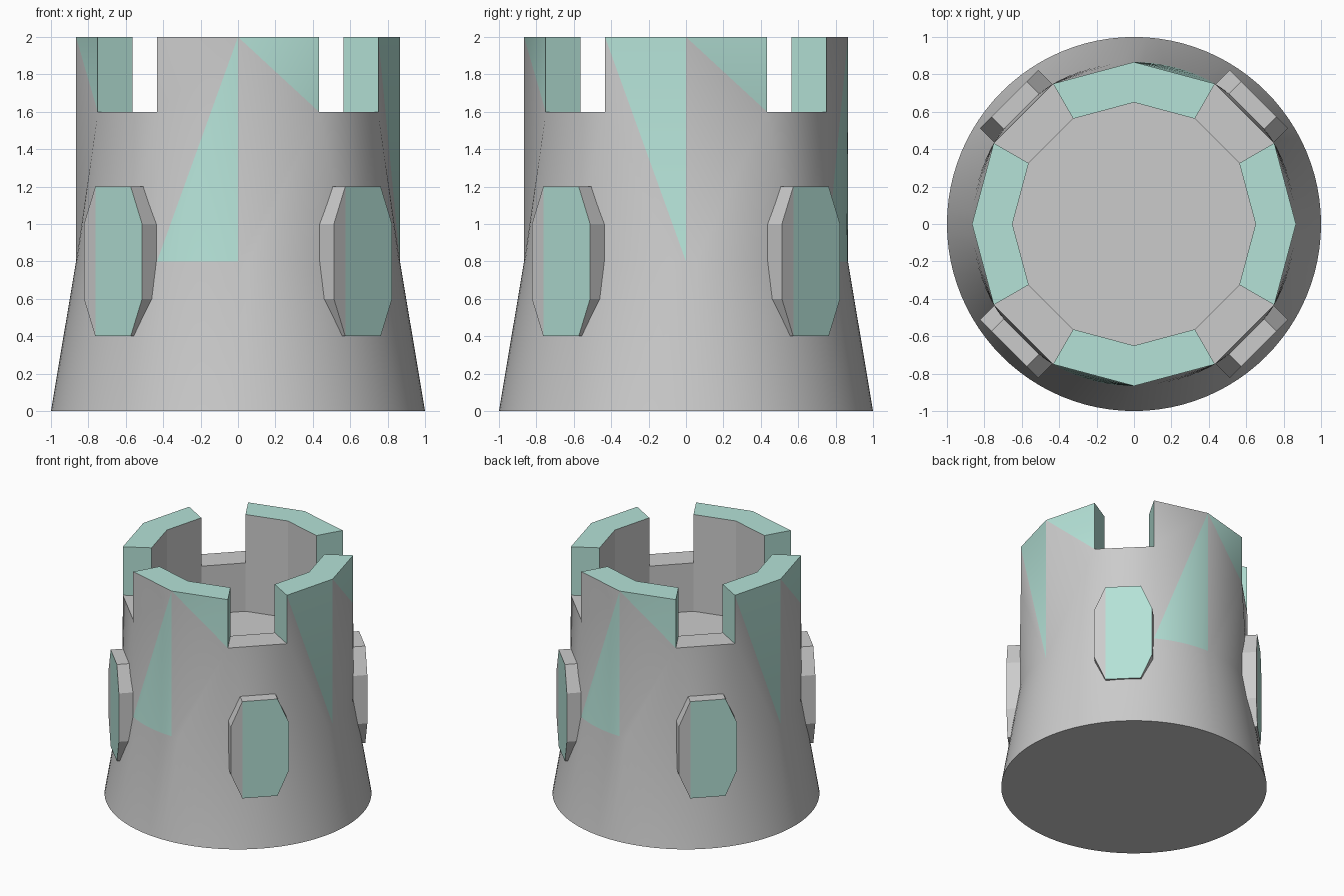
import bpy, bmesh
from math import sin, cos, radians
from mathutils import Vector

if "Cube" in bpy.data.objects:
    bpy.data.objects.remove(bpy.data.objects["Cube"])

R, RI, N = 0.866, 0.65, 8        # upper radius, inner radius, arc steps per 30 degrees
FLOOR, NOTCH, TOP, WAIST = 1.2, 1.6, 2.0, 0.8
GREY, GREEN = 0, 1

grey = bpy.data.materials.new("grey")
grey.diffuse_color = (0.8, 0.8, 0.8, 1)
grey.use_nodes = True
grey.node_tree.nodes["Principled BSDF"].inputs["Base Color"].default_value = grey.diffuse_color
green = bpy.data.materials.new("green")
green.diffuse_color = (0.46, 0.76, 0.68, 1)
green.use_nodes = True
green.node_tree.nodes["Principled BSDF"].inputs["Base Color"].default_value = green.diffuse_color


def P(r, deg, z):
    return Vector((r * cos(radians(deg)), r * sin(radians(deg)), z))


def face(bm, pts, mat=GREY):
    bm.faces.new([bm.verts.new(p) for p in pts]).material_index = mat


def fan(bm, arc, tip, mat=GREY):
    for a, b in zip(arc, arc[1:]):
        face(bm, (a, b, tip), mat)


def finish(bm, name, angle):
    bmesh.ops.remove_doubles(bm, verts=bm.verts, dist=1e-4)
    bmesh.ops.recalc_face_normals(bm, faces=bm.faces)
    me = bpy.data.meshes.new(name)
    bm.to_mesh(me)
    bm.free()
    me.materials.append(grey)
    me.materials.append(green)
    ob = bpy.data.objects.new(name, me)
    bpy.context.collection.objects.link(ob)
    bpy.context.view_layer.objects.active = ob
    ob.select_set(True)
    bpy.ops.object.shade_smooth_by_angle(angle=radians(angle))
    ob.select_set(False)


# Tower body: flared round base, twelve-sided crown with four diagonal notches
bm = bmesh.new()
face(bm, [P(1, 30 * i / N, 0) for i in range(12 * N)])
face(bm, [P(RI, 30 * i, FLOOR) for i in range(12)])
for k in range(12):
    a, b = 30 * k, 30 * k + 30
    angs = [a + 30 * i / N for i in range(N + 1)]
    arc = [P(R, t, WAIST) for t in angs]
    for s, t in zip(angs, angs[1:]):
        face(bm, (P(1, s, 0), P(1, t, 0), P(R, t, WAIST), P(R, s, WAIST)))
    a1, b1, a2, b2 = P(R, a, NOTCH), P(R, b, NOTCH), P(R, a, TOP), P(R, b, TOP)
    ia, ib = P(RI, a, FLOOR), P(RI, b, FLOOR)
    ia1, ib1 = P(RI, a, NOTCH), P(RI, b, NOTCH)
    ia2, ib2 = P(RI, a, TOP), P(RI, b, TOP)
    if k % 3 == 1:                                  # notch
        h = N // 2
        fan(bm, arc[:h + 1], a1)
        fan(bm, arc[h:], b1)
        face(bm, (arc[h], b1, a1))
        face(bm, (ia1, a1, b1, ib1))
        face(bm, (ia, ib, ib1, ia1))
        face(bm, (a1, a2, ia2, ia1), GREEN)
        face(bm, (b1, b2, ib2, ib1), GREEN)
        continue
    face(bm, (a2, b2, ib2, ia2), GREEN)             # merlon top
    if k % 3 == 0:                                  # right half of a merlon
        fan(bm, arc, b1)
        face(bm, (arc[0], b1, a2))
        face(bm, (a2, b1, b2), GREEN)
        face(bm, (ia, ib, ib1, ib2, ia2))
    else:                                           # left half of a merlon
        if k in (2, 8):                             # front and back
            fan(bm, arc, b2, GREEN)
            face(bm, (a1, arc[0], b2))
            face(bm, (a2, a1, b2))
        else:
            fan(bm, arc, a1)
            face(bm, (arc[-1], a2, a1))
            face(bm, (arc[-1], b2, a2), GREEN)
        face(bm, (ia, ib, ib2, ia2, ia1))
finish(bm, "tower_body", 25)

# Raised octagonal windows on the four diagonals
W, C = 0.22, 0.134
outline = [(-C, 0.4), (C, 0.4), (W, 0.6), (W, 1.0),
           (C, 1.2), (-C, 1.2), (-W, 1.0), (-W, 0.6)]
for i, name in enumerate(("back_right", "back_left", "front_left", "front_right")):
    d = 45 + 90 * i
    out, side = P(1, d, 0), P(1, d + 90, 0)
    ring = lambda r: [out * r + side * t + Vector((0, 0, z)) for t, z in outline]
    inner, outer = ring(0.83), ring(0.945)
    bm = bmesh.new()
    face(bm, inner)
    face(bm, outer[:6], GREEN)
    face(bm, [outer[5], outer[6], outer[7], outer[0]])
    for j in range(8):
        n = (j + 1) % 8
        face(bm, (inner[j], inner[n], outer[n], outer[j]))
    finish(bm, name + "_window", 20)
